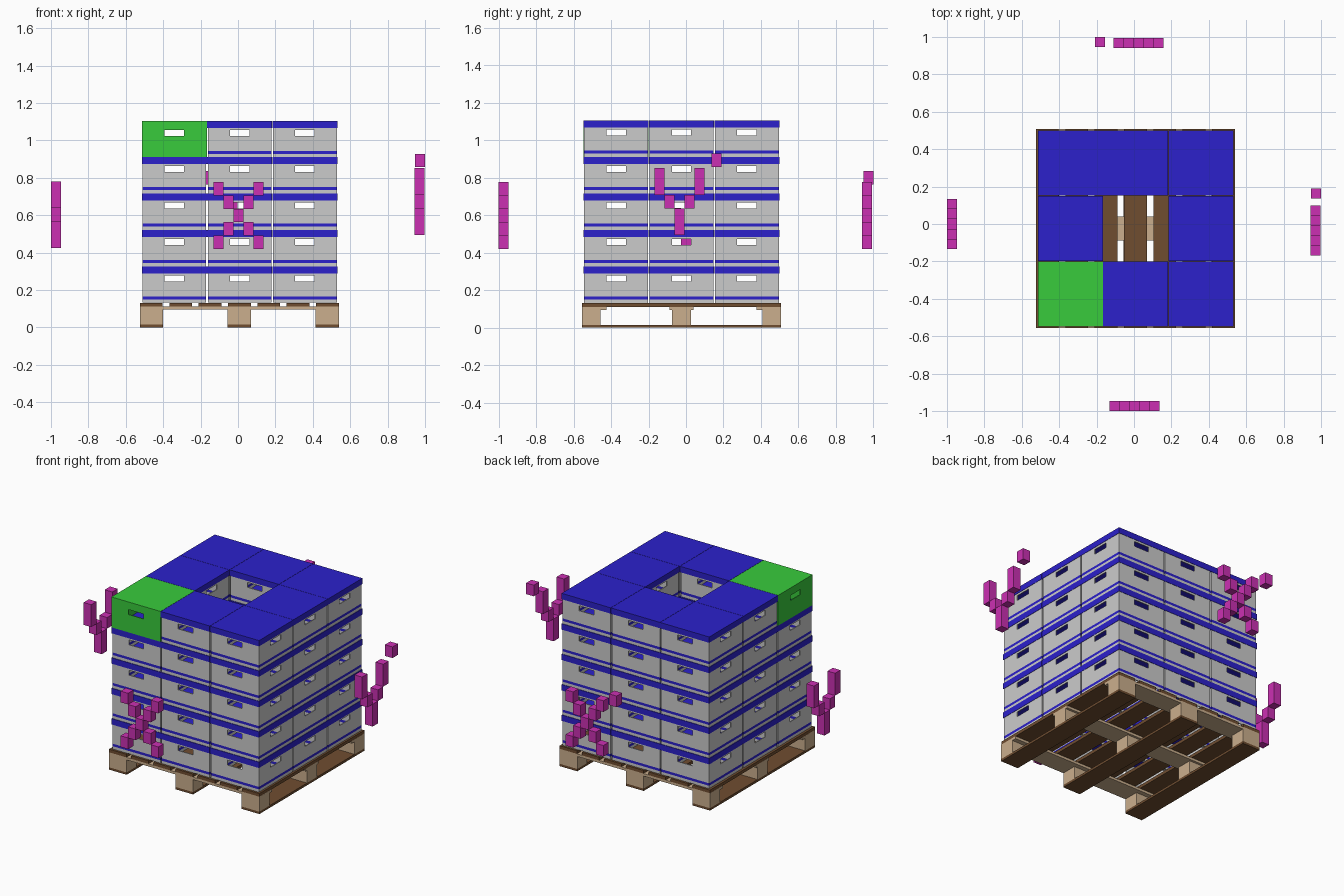
import bpy, bmesh
from mathutils import Matrix, Vector

if "Cube" in bpy.data.objects:
    bpy.data.objects.remove(bpy.data.objects["Cube"])

def material(name, r, g, b):
    m = bpy.data.materials.new(name)
    m.diffuse_color = (r, g, b, 1)
    m.use_nodes = True
    m.node_tree.nodes["Principled BSDF"].inputs["Base Color"].default_value = m.diffuse_color
    return m

GREY = material("light grey plastic", 0.60, 0.60, 0.60)
BLUE = material("deep blue", 0.025, 0.015, 0.60)
GREEN = material("bright green", 0.04, 0.60, 0.045)
TAN = material("pale wood", 0.60, 0.43, 0.27)
BROWN = material("dark wood", 0.16, 0.075, 0.03)
MAGENTA = material("magenta", 0.60, 0.03, 0.45)

def finish(bm, name, mats):
    me = bpy.data.meshes.new(name)
    bm.to_mesh(me)
    bm.free()
    for m in mats:
        me.materials.append(m)
    return me

def place(name, me, loc=(0, 0, 0), thickness=0):
    ob = bpy.data.objects.new(name, me)
    ob.location = loc
    bpy.context.collection.objects.link(ob)
    if thickness:
        mod = ob.modifiers.new("wall thickness", 'SOLIDIFY')
        mod.thickness = thickness
        mod.offset = -1
    return ob

def add_box(bm, x0, x1, y0, y1, z0, z1):
    mat = Matrix.Translation(((x0 + x1) / 2, (y0 + y1) / 2, (z0 + z1) / 2))
    mat = mat @ Matrix.Diagonal((x1 - x0, y1 - y0, z1 - z0, 1))
    return bmesh.ops.create_cube(bm, size=1, matrix=mat)["verts"]

def boxes(name, mat, spans):
    bm = bmesh.new()
    for s in spans:
        add_box(bm, *s)
    return place(name, finish(bm, name, [mat]))

# ---------- pallet ----------
X_MID, Y_MID = 0.0075, -0.024
X0, X1, Y0, Y1 = -0.525, 0.54, -0.555, 0.507
block_x = [(-0.525, -0.40), (-0.055, 0.07), (0.415, 0.54)]
block_y = [(-0.555, -0.455), (-0.074, 0.026), (0.407, 0.507)]
cross_y = [(-0.555, -0.425), (-0.089, 0.041), (0.377, 0.507)]
boxes("pallet_runners", BROWN, [(a, b, Y0, Y1, 0, 0.015) for a, b in block_x])
boxes("pallet_blocks", TAN, [(a, b, c, d, 0.015, 0.095) for a, b in block_x for c, d in block_y])
boxes("pallet_cross_boards", TAN, [(X0, X1, c, d, 0.095, 0.111) for c, d in cross_y])
boxes("pallet_deck_boards", BROWN,
      [(X_MID + 0.157 * k - 0.061, X_MID + 0.157 * k + 0.061, Y0, Y1, 0.111, 0.131)
       for k in range(-3, 4)])

# ---------- crates: four walls with hand holes, open below, and a lid ----------
def crate_walls(name, h, mats, top):
    bm = bmesh.new()
    us = [-h, -0.052, 0.052, h]
    zs = [0, 0.018, 0.034, 0.114, 0.146, top]
    for side in range(4):
        rot = Matrix.Rotation(side * 1.5707963, 3, 'Z')
        for i in range(3):
            for j in range(5):
                if i == 1 and j == 3:      # hand hole
                    continue
                quad = [(us[i], zs[j]), (us[i + 1], zs[j]), (us[i + 1], zs[j + 1]), (us[i], zs[j + 1])]
                f = bm.faces.new([bm.verts.new(rot @ Vector((u, -h, z))) for u, z in quad])
                f.material_index = 1 if j == 1 and len(mats) > 1 else 0   # blue strip
    bmesh.ops.remove_doubles(bm, verts=bm.verts, dist=1e-5)
    return finish(bm, name, mats)

def crate_lid(name, h, z0, z1, mat):
    bm = bmesh.new()
    add_box(bm, -h, h, -h, h, z0, z1)
    bmesh.ops.delete(bm, geom=[f for f in bm.faces if f.normal.z < -0.5], context='FACES')
    return finish(bm, name, [mat])

LAYER, BASE, PITCH, HALF = 0.1946, 0.132, 0.349, 0.1737
wall_mesh = crate_walls("crate_walls", 0.170, [GREY, BLUE], 0.190)
lid_mesh = crate_lid("crate_lid", HALF, 0.157, LAYER, BLUE)
green_walls = crate_walls("green_crate_walls", HALF, [GREEN], 0.1905)
green_lid = crate_lid("green_crate_lid", HALF, 0.1905, LAYER, GREEN)

for k in range(5):
    for i in (-1, 0, 1):
        for j in (-1, 0, 1):
            if i == 0 and j == 0:          # open shaft in the middle
                continue
            loc = (0.009 + PITCH * i, Y_MID + PITCH * j, BASE + LAYER * k)
            green = k == 4 and i == -1 and j == -1
            tag = "green_crate" if green else "crate"
            place(tag + "_walls", green_walls if green else wall_mesh, loc, 0.006)
            place(tag + "_lid", green_lid if green else lid_mesh, loc, 0.003)

# ---------- floating side markers made of small blocks ----------
W, H = 0.0535, 0.0715
CROSS = ["#...#", ".#.#.", "..#..", ".#.#.", "#...#"]
FORK = ["#...#", "#...#", ".#.#.", "..#..", "..#.."]

def marker(name, rows, along_x, depth, centre, z0, extra=None):
    cells = [(centre + (c - 2) * W, z0 + (4 - r) * H, depth)
             for r, row in enumerate(rows) for c, ch in enumerate(row) if ch == "#"]
    if extra:                              # single detached block
        cells.append(extra)
    spans = []
    for u, z, d in cells:
        a, b = (u - W / 2, u + W / 2), (d - W / 2, d + W / 2)
        spans.append((a + b if along_x else b + a) + (z, z + H))
    boxes(name, MAGENTA, spans)

marker("front_cross_marker", CROSS, True, -0.973, 0.002, 0.420)
marker("back_cross_marker", CROSS, True, 0.967, 0.023, 0.420, (-0.182, 0.765, 0.973))
marker("left_fork_marker", FORK, False, -0.973, 0.0, 0.424)
marker("right_fork_marker", FORK, False, 0.970, -0.035, 0.494, (0.163, 0.857, 0.972))
